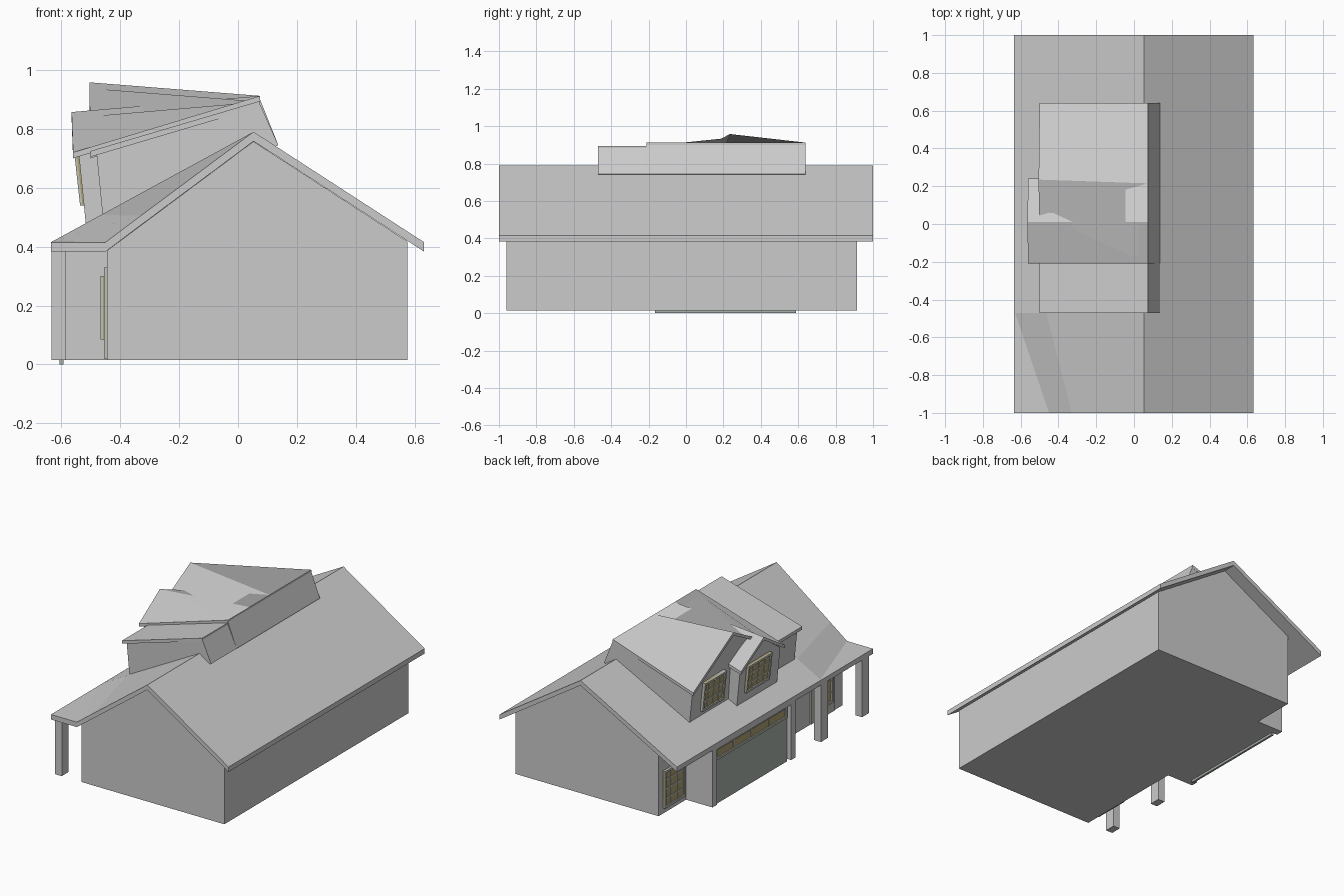
import bpy, bmesh, math
from mathutils import Matrix, Vector

if "Cube" in bpy.data.objects:
    bpy.data.objects.remove(bpy.data.objects["Cube"])


def material(name, rgb):
    m = bpy.data.materials.new(name)
    m.diffuse_color = (*rgb, 1)
    m.use_nodes = True
    m.node_tree.nodes["Principled BSDF"].inputs["Base Color"].default_value = m.diffuse_color
    return m


GLASS = material("window_glass", (0.42, 0.35, 0.17))
FRAME = material("frame_paint", (0.52, 0.54, 0.47))
PANEL = material("door_paint", (0.40, 0.45, 0.40))


def finish(name, bm, mat=None):
    bmesh.ops.recalc_face_normals(bm, faces=bm.faces)
    me = bpy.data.meshes.new(name)
    bm.to_mesh(me)
    bm.free()
    ob = bpy.data.objects.new(name, me)
    bpy.context.collection.objects.link(ob)
    if mat:
        me.materials.append(mat)
    return ob


def loft(name, *sections):
    """Closed solid skinned through rings of matching 3D points."""
    bm = bmesh.new()
    rings = [[bm.verts.new(p) for p in s] for s in sections]
    n = len(rings[0])
    for a, b in zip(rings, rings[1:]):
        for i in range(n):
            j = (i + 1) % n
            bm.faces.new((a[i], a[j], b[j], b[i]))
    bm.faces.new(rings[0])
    bm.faces.new(rings[-1][::-1])
    return finish(name, bm)


def box(name, x, y, z, mat=None):
    bm = bmesh.new()
    size = (x[1] - x[0], y[1] - y[0], z[1] - z[0])
    mid = Vector((sum(x) / 2, sum(y) / 2, sum(z) / 2))
    bmesh.ops.create_cube(bm, size=1, matrix=Matrix.Translation(mid) @ Matrix.Diagonal((*size, 1)))
    return finish(name, bm, mat)


def slab(top, t):
    """Close a top outline into a ring by repeating it lower down."""
    return top + [(x, y, z - t) for x, y, z in reversed(top)]


def window(name, x, y, z, cols, rows, tilt=0.0):
    """Framed window facing -x, with muntin bars, leaning by tilt."""
    f = 0.014
    parts = [box(name + "_glass", (x - 0.006, x + 0.012), y, z, GLASS)]
    for i, yy in enumerate((y[0], y[1] - f)):
        parts.append(box(f"{name}_jamb_{i}", (x - 0.014, x + 0.012), (yy, yy + f), z, FRAME))
    for i, zz in enumerate((z[0], z[1] - f)):
        parts.append(box(f"{name}_rail_{i}", (x - 0.014, x + 0.012), y, (zz, zz + f), FRAME))
    for i in range(1, cols):
        c = y[0] + (y[1] - y[0]) * i / cols
        parts.append(box(f"{name}_bar_v{i}", (x - 0.010, x), (c - 0.004, c + 0.004), z, FRAME))
    for i in range(1, rows):
        c = z[0] + (z[1] - z[0]) * i / rows
        parts.append(box(f"{name}_bar_h{i}", (x - 0.010, x), y, (c - 0.004, c + 0.004), FRAME))
    c = Vector((x, sum(y) / 2, sum(z) / 2))
    turn = Matrix.Translation(c) @ Matrix.Rotation(-tilt, 4, 'Y') @ Matrix.Translation(-c)
    for p in parts:
        p.data.transform(turn)


# Main roof: straight slope that flattens over the front porch corner
def roof_section(y, kink, upper):
    pts = [(-0.635, 0.415), kink, upper, (0.053, 0.79), (0.632, 0.415)]
    return slab([(x, y, z) for x, z in pts], 0.032)


rear_kink, rear_upper = (-0.63, 0.418), (-0.465, 0.508)
loft("main_roof",
     roof_section(1.0, rear_kink, rear_upper),
     roof_section(-0.47, rear_kink, rear_upper),
     roof_section(-1.0, (-0.45, 0.415), (-0.33, 0.505)))


# House body with gable ends
def wall_section(y, left):
    pts = [(-0.445, 0.015), (-0.445, left), (0.053, 0.757), (0.575, 0.418), (0.575, 0.015)]
    return [(x, y, z) for x, z in pts]


loft("house_walls", wall_section(0.915, 0.485), wall_section(-0.47, 0.485), wall_section(-0.96, 0.386))

# Garage bay with pillars and header
bay = [(-0.595, 0.015), (-0.595, 0.403), (-0.44, 0.487), (-0.44, 0.015)]
loft("garage_bay", *[[(x, y, z) for x, z in bay] for y in (0.635, -0.21)])
for i, y in enumerate(((0.588, 0.635), (-0.21, -0.166))):
    box(f"garage_pillar_{i}", (-0.634, -0.595), y, (0.015, 0.385))
box("garage_header", (-0.634, -0.595), (-0.166, 0.588), (0.372, 0.386))

# Garage door with a row of panes
box("garage_door", (-0.606, -0.592), (-0.166, 0.588), (0.0, 0.372), PANEL)
window("garage_door_window", -0.606, (-0.15, 0.572), (0.29, 0.368), 4, 1)

# Porch posts
for i, y in enumerate((-0.54, -0.96)):
    box(f"porch_post_{i}", (-0.634, -0.586), (y, y + 0.07), (0.015, 0.39))

# Entrance door and ground-floor window
box("entrance_door", (-0.455, -0.44), (-0.87, -0.63), (0.02, 0.33), FRAME)
window("entrance_window", -0.452, (-0.84, -0.66), (0.085, 0.30), 3, 3)
window("side_window", -0.447, (0.66, 0.87), (0.05, 0.29), 3, 4)


# Dormers: gables that blend back into a level edge behind the ridge
def dormer(name, x, y, eave, ridge, back_z, back_ridge_y, inset=0.02, wall_x=0.02):
    y0, y1 = y
    xb = 0.075
    if ridge:
        front = [(x, y0, eave), (x - 0.005, ridge[0], ridge[1]), (x, y1, eave)]
        back = [(xb, y0, back_z), (xb, back_ridge_y, back_z), (xb, y1, back_z)]
    else:
        front = [(x, y0, eave), (x, y1, eave)]
        back = [(xb, y0, back_z), (xb, y1, back_z)]
    loft(name + "_roof", slab(front, 0.02), slab(back, 0.02))

    def ring(top, bottom_x, bottom_z, dx, dy):
        pts = [(p[0] + dx, p[1], p[2] - 0.012) for p in top]
        pts[0] = (pts[0][0], y0 + dy, pts[0][2])
        pts[-1] = (pts[-1][0], y1 - dy, pts[-1][2])
        return pts + [(bottom_x, y1 - dy, bottom_z), (bottom_x, y0 + dy, bottom_z)]

    loft(name + "_walls",
         ring(front, x + wall_x + 0.025, 0.46, wall_x, inset),
         ring(back, 0.137, 0.75 - 0.005, 0.0, 0.0))


dormer("large_dormer", -0.50, (-0.21, 0.64), 0.72, (0.235, 0.958), 0.912, 0.215)
dormer("small_dormer", -0.56, (-0.21, 0.24), 0.72, (0.01, 0.857), 0.912, 0.01)
dormer("shed_dormer", -0.50, (-0.47, -0.20), 0.725, None, 0.895, 0)

# Dormer windows, leaning with the walls
window("large_dormer_window", -0.472, (0.29, 0.51), (0.54, 0.73), 4, 3, 0.11)
window("small_dormer_window", -0.532, (-0.09, 0.15), (0.54, 0.72), 4, 3, 0.11)
